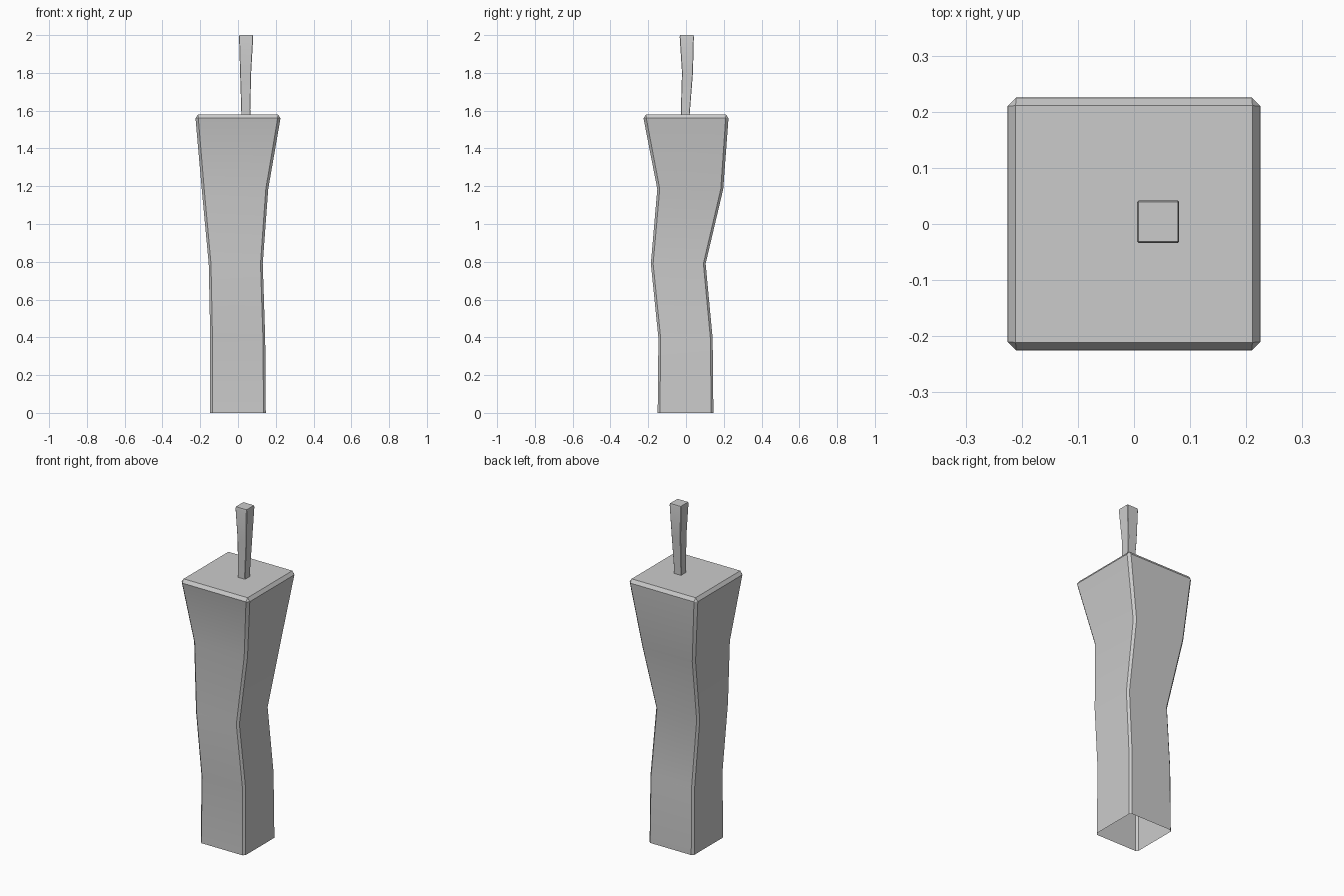
import bpy, bmesh

if "Cube" in bpy.data.objects:
    bpy.data.objects.remove(bpy.data.objects["Cube"])

# Column cross-sections: z, x min, x max, y min, y max, corner chamfer
SECTIONS = [
    (0.000, -0.148, 0.147, -0.150, 0.145, 0.012),
    (0.395, -0.147, 0.144, -0.146, 0.141, 0.012),
    (0.790, -0.155, 0.131, -0.186, 0.104, 0.012),
    (1.185, -0.192, 0.160, -0.152, 0.197, 0.013),
    (1.560, -0.225, 0.225, -0.225, 0.225, 0.015),
]
TOP_Z, TOP_HALF = 1.58, 0.211


def make_column(name, scale, location):
    """Wavy chamfered column, capped on top and open underneath."""
    bm = bmesh.new()
    rings = []
    for z, x0, x1, y0, y1, c in SECTIONS:
        outline = [(x0 + c, y0), (x1 - c, y0), (x1, y0 + c), (x1, y1 - c),
                   (x1 - c, y1), (x0 + c, y1), (x0, y1 - c), (x0, y0 + c)]
        rings.append([bm.verts.new((x, y, z)) for x, y in outline])

    # Side walls
    for low, high in zip(rings, rings[1:]):
        for i in range(8):
            j = (i + 1) % 8
            bm.faces.new((low[i], low[j], high[j], high[i]))

    # Bevelled rim and square cap
    h = TOP_HALF
    cap = [bm.verts.new((x, y, TOP_Z)) for x, y in
           [(-h, -h), (h, -h), (h, h), (-h, h)]]
    rim = rings[-1]
    for k in range(4):
        a, b, n = rim[2 * k], rim[2 * k + 1], rim[(2 * k + 2) % 8]
        bm.faces.new((a, b, cap[(k + 1) % 4], cap[k]))
        bm.faces.new((b, n, cap[(k + 1) % 4]))
    bm.faces.new(cap)

    # Bake the scale into the mesh
    bmesh.ops.scale(bm, vec=scale, verts=bm.verts)
    bm.normal_update()
    mesh = bpy.data.meshes.new(name)
    bm.to_mesh(mesh)
    bm.free()
    obj = bpy.data.objects.new(name, mesh)
    obj.location = location
    bpy.context.collection.objects.link(obj)
    bpy.ops.object.select_all(action='DESELECT')
    obj.select_set(True)
    bpy.context.view_layer.objects.active = obj
    bpy.ops.object.shade_smooth_by_angle()
    return obj


# Main body, and the thin stem: a narrow copy sunk into the body's top
make_column("column_body", (1, 1, 1), (0, 0, 0))
make_column("top_stem", (1 / 6, 1 / 6, 0.5), (0.043, 0.004, 1.21))
